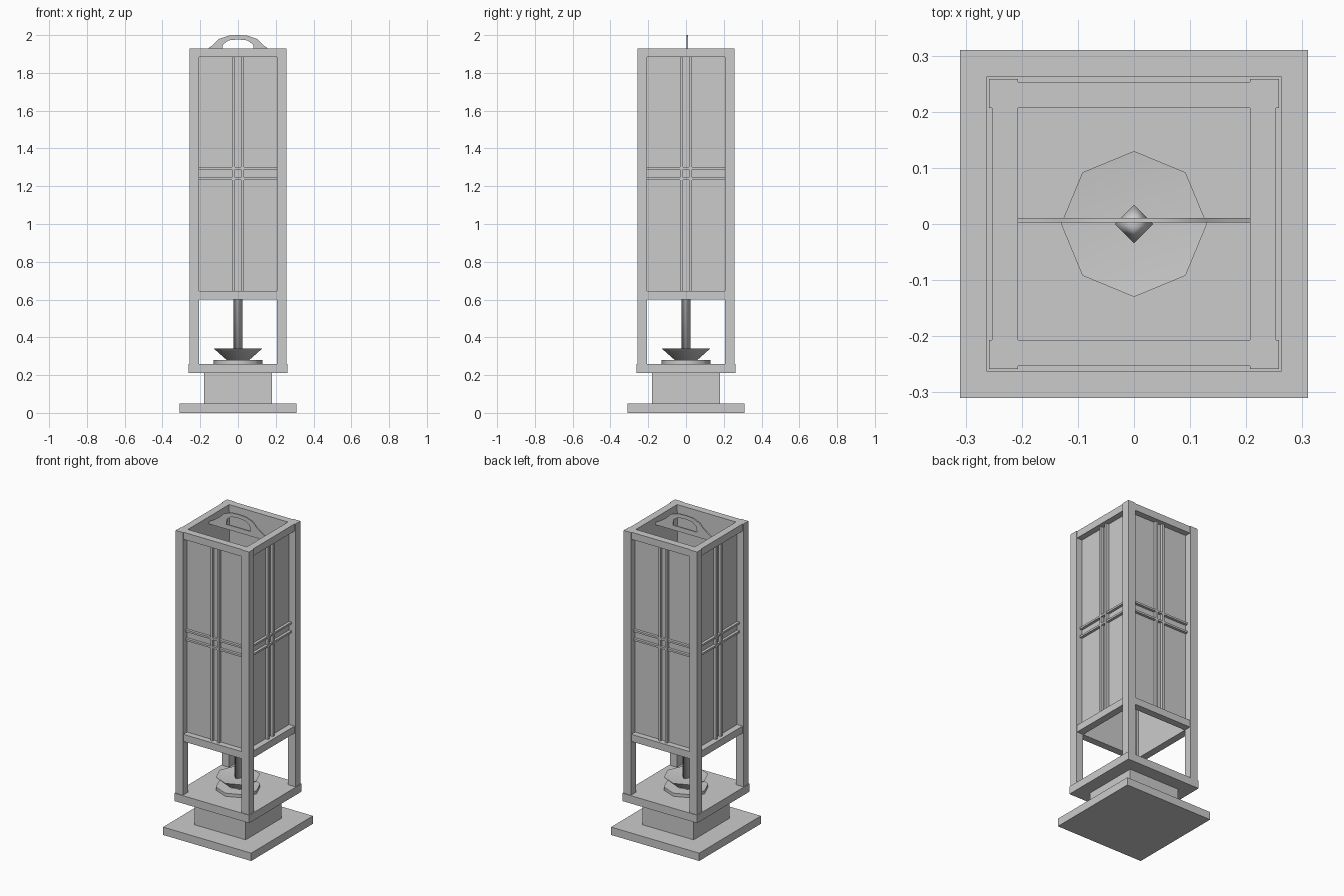
import bpy, bmesh, math
from mathutils import Matrix

cube = bpy.data.objects.get("Cube")
if cube:
    bpy.data.objects.remove(cube, do_unlink=True)

grey = bpy.data.materials.new("light grey")
grey.use_nodes = True
COLOUR = (0.6, 0.6, 0.6, 1)
grey.diffuse_color = COLOUR
grey.node_tree.nodes["Principled BSDF"].inputs["Base Color"].default_value = COLOUR


def finish(name, bm, smooth=None):
    bmesh.ops.recalc_face_normals(bm, faces=bm.faces)
    mesh = bpy.data.meshes.new(name)
    bm.to_mesh(mesh)
    bm.free()
    mesh.materials.append(grey)
    ob = bpy.data.objects.new(name, mesh)
    bpy.context.collection.objects.link(ob)
    if smooth:
        bpy.ops.object.select_all(action='DESELECT')
        ob.select_set(True)
        bpy.context.view_layer.objects.active = ob
        bpy.ops.object.shade_smooth_by_angle(angle=math.radians(smooth))
    return ob


def box(name, x, y, z, turn=0):
    """Box from three (low, high) ranges, turned about the z axis."""
    bm = bmesh.new()
    size = [b - a for a, b in (x, y, z)]
    mid = [(a + b) / 2 for a, b in (x, y, z)]
    m = Matrix.Rotation(turn, 4, 'Z') @ Matrix.Translation(mid) @ Matrix.Diagonal((*size, 1))
    bmesh.ops.create_cube(bm, size=1, matrix=m)
    return finish(name, bm)


def lathe(name, profile, sides, smooth):
    """Closed turned solid from (radius, height) points, starting and ending on the axis."""
    bm = bmesh.new()
    rings = []
    for r, z in profile:
        if r == 0:
            rings.append([bm.verts.new((0, 0, z))] * sides)
        else:
            rings.append([bm.verts.new((r * math.cos(i * math.tau / sides),
                                        r * math.sin(i * math.tau / sides), z))
                          for i in range(sides)])
    for low, high in zip(rings, rings[1:]):
        for i in range(sides):
            j = (i + 1) % sides
            bm.faces.new(dict.fromkeys((low[i], low[j], high[j], high[i])))
    return finish(name, bm, smooth)


# Stepped base
for name, half, z in (("base_plate", 0.31, (0, 0.05)),
                      ("base_block", 0.18, (0.05, 0.21)),
                      ("floor_plate", 0.263, (0.21, 0.26))):
    box(name, (-half, half), (-half, half), z)

# Four sides: corner post, rails, panel and lattice bars
INNER, POST, RAIL = 0.207, 0.258, 0.253
for side, label in enumerate(("front", "left", "back", "right")):
    turn = side * math.pi / 2
    box(label + "_post", (INNER, POST), (-POST, -INNER), (0.26, 1.93), turn)
    for part, z in (("lower_rail", (0.6, 0.645)), ("upper_rail", (1.885, 1.93))):
        box(f"{label}_{part}", (-INNER, INNER), (-RAIL, -INNER), z, turn)
    box(label + "_panel", (-INNER, INNER), (-0.215, -0.208), (0.645, 1.885), turn)
    for s in (-1, 1):
        x, z = s * 0.024, 1.267 + s * 0.028
        box(label + "_upright_bar", (x - 0.007, x + 0.007), (-0.234, -0.215), (0.645, 1.885), turn)
        box(label + "_cross_bar", (-INNER, INNER), (-0.232, -0.215), (z - 0.006, z + 0.006), turn)

# Candle holder and candle
lathe("holder_foot", [(0, 0.26), (0.13, 0.26), (0.13, 0.28), (0, 0.28)], 8, 50)
lathe("holder_dish", [(0, 0.28), (0.06, 0.28), (0.13, 0.342), (0, 0.33)], 8, 50)
lathe("candle", [(0, 0.33), (0.024, 0.33), (0.024, 0.85), (0.034, 0.88), (0, 0.95)], 4, 100)

# Carrying handle: arched plate with a grip hole, built as a band of quads
outer = [(0.207, 1.9), (0.165, 1.925), (0.13, 1.95), (0.1, 1.98), (0.05, 1.997), (0, 2.0)]
inner = [(0.207, 1.885), (0.13, 1.885), (0.085, 1.915), (0.08, 1.95), (0.05, 1.972), (0, 1.977)]
bm = bmesh.new()
Y = 0.003


def face(points):
    bm.faces.new([bm.verts.new((x, Y, z)) for x, z in points])


for s in (-1, 1):
    for i in range(len(outer) - 1):
        face([(s * x, z) for x, z in (outer[i], outer[i + 1], inner[i + 1], inner[i])])
    face([(s * x, z) for x, z in ((0.13, 1.885), (0.085, 1.915), (0, 1.915), (0, 1.885))])
bmesh.ops.remove_doubles(bm, verts=bm.verts, dist=0.0001)
bmesh.ops.recalc_face_normals(bm, faces=bm.faces)
plate = bmesh.ops.extrude_face_region(bm, geom=list(bm.faces))
bmesh.ops.translate(bm, verts=[v for v in plate["geom"] if isinstance(v, bmesh.types.BMVert)],
                    vec=(0, 0.008, 0))
finish("carrying_handle", bm, 40)
